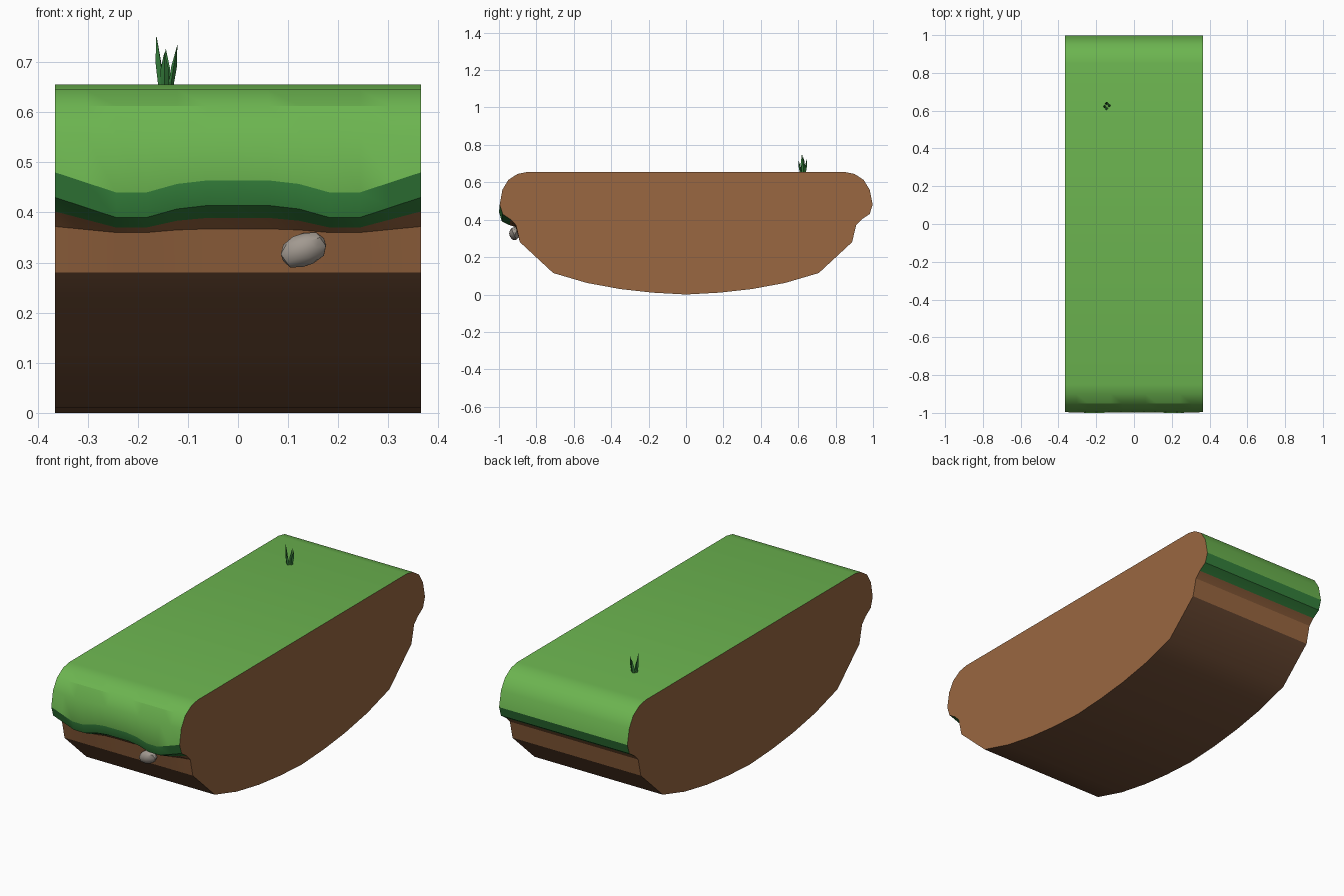
import bpy, bmesh, math, random
from mathutils import Vector

if "Cube" in bpy.data.objects:
    bpy.data.objects.remove(bpy.data.objects["Cube"])

random.seed(4)


def material(name, rgb):
    m = bpy.data.materials.new(name)
    m.diffuse_color = (*rgb, 1)
    m.use_nodes = True
    m.node_tree.nodes["Principled BSDF"].inputs["Base Color"].default_value = m.diffuse_color
    return m


GRASS = material("grass", (0.15, 0.46, 0.08))
LIP = material("grass_underside", (0.035, 0.22, 0.045))
SOIL = material("soil", (0.32, 0.135, 0.052))
DEEP = material("deep_soil", (0.17, 0.078, 0.038))
STONE = material("stone", (0.36, 0.32, 0.28))
BLADE = material("grass_blade", (0.04, 0.23, 0.05))


def make_object(name, bm, mats, angle):
    bmesh.ops.recalc_face_normals(bm, faces=bm.faces[:])
    me = bpy.data.meshes.new(name)
    bm.to_mesh(me)
    bm.free()
    for m in mats:
        me.materials.append(m)
    ob = bpy.data.objects.new(name, me)
    bpy.context.collection.objects.link(ob)
    bpy.ops.object.select_all(action='DESELECT')
    ob.select_set(True)
    bpy.context.view_layer.objects.active = ob
    bpy.ops.object.shade_smooth_by_angle(angle=math.radians(angle))
    return ob


# Half profile, top to bottom: y, z, share of the front droop, material of strip below
HALF = [
    (0.85, 0.655, 0, 0), (0.90, 0.645, 0, 0), (0.95, 0.613, 0, 0),
    (0.982, 0.56, 0.2, 0), (0.998, 0.48, 1, 1), (0.982, 0.43, 1, 1),
    (0.940, 0.402, 0.8, 2), (0.910, 0.372, 0.3, 2), (0.888, 0.28, 0, 3),
    (0.710, 0.115, 0, 3), (0.53, 0.062, 0, 3), (0.35, 0.029, 0, 3),
    (0.18, 0.010, 0, 3),
]
# How far the front grass lip hangs down, from the middle to one end
DROOP = [0.016, 0.016, 0.023, 0.04, 0.04, 0.02, 0.0]
HALF_WIDTH = 0.365

# Turf block: one closed section per x station, bridged along x
bm = bmesh.new()
rings = []
for i in range(-6, 7):
    d = DROOP[abs(i)]
    x = i / 6 * HALF_WIDTH
    front = [(-y * (1 + (0.1 * d - 0.002) * min(s, 1)), z - d * s)
             for y, z, s, _ in HALF]
    back = [(y, z) for y, z, _, _ in reversed(HALF)]
    rings.append([bm.verts.new((x, y, z)) for y, z in front + [(0, 0)] + back])
strips = [h[3] for h in HALF]
strips = strips + [3] + strips[-2::-1] + [0]
for a, b in zip(rings, rings[1:]):
    n = len(a)
    for j in range(n):
        f = bm.faces.new((a[j], a[(j + 1) % n], b[(j + 1) % n], b[j]))
        f.material_index = strips[j]
for ring in (rings[0], rings[-1]):
    bm.faces.new(ring).material_index = 2
make_object("turf_block", bm, [GRASS, LIP, SOIL, DEEP], 28)

# Stone stuck in the front soil
bm = bmesh.new()
bmesh.ops.create_icosphere(bm, subdivisions=2, radius=1)
for v in bm.verts:
    v.co *= random.uniform(0.93, 1.04)
    tilt = 0.25 * v.co.x
    v.co = Vector((0.13 + 0.047 * v.co.x, -0.917 + 0.028 * v.co.y,
                   0.325 + 0.035 * (v.co.z + tilt)))
bmesh.ops.dissolve_limit(bm, angle_limit=math.radians(14),
                         verts=bm.verts[:], edges=bm.edges[:])
make_object("stone", bm, [STONE], 25)

# Grass tuft: three-sided tapering blades leaning outwards
bm = bmesh.new()
ROOT = Vector((-0.145, 0.625, 0.645))
TIPS = [(-0.018, -0.005, 0.11), (0.024, 0.004, 0.09),
        (-0.002, -0.024, 0.075), (0.001, 0.022, 0.082)]
for tx, ty, tz in TIPS:
    out = Vector((tx, ty, 0)).normalized()
    side = Vector((-out.y, out.x, 0))
    levels = []
    for t, w, lean in ((0, 0.008, 0.2), (0.5, 0.009, 0.5)):
        c = ROOT + Vector((tx * lean, ty * lean, tz * t)) + out * 0.003
        levels.append([bm.verts.new(c + p * w) for p in
                       (side, out * 0.9, -side, -out * 0.4)])
    tip = bm.verts.new(ROOT + Vector((tx, ty, tz)))
    lo, hi = levels
    for k in range(4):
        m = (k + 1) % 4
        bm.faces.new((lo[k], lo[m], hi[m], hi[k]))
        bm.faces.new((hi[k], hi[m], tip))
    bm.faces.new(lo)
make_object("grass_tuft", bm, [BLADE], 30)
